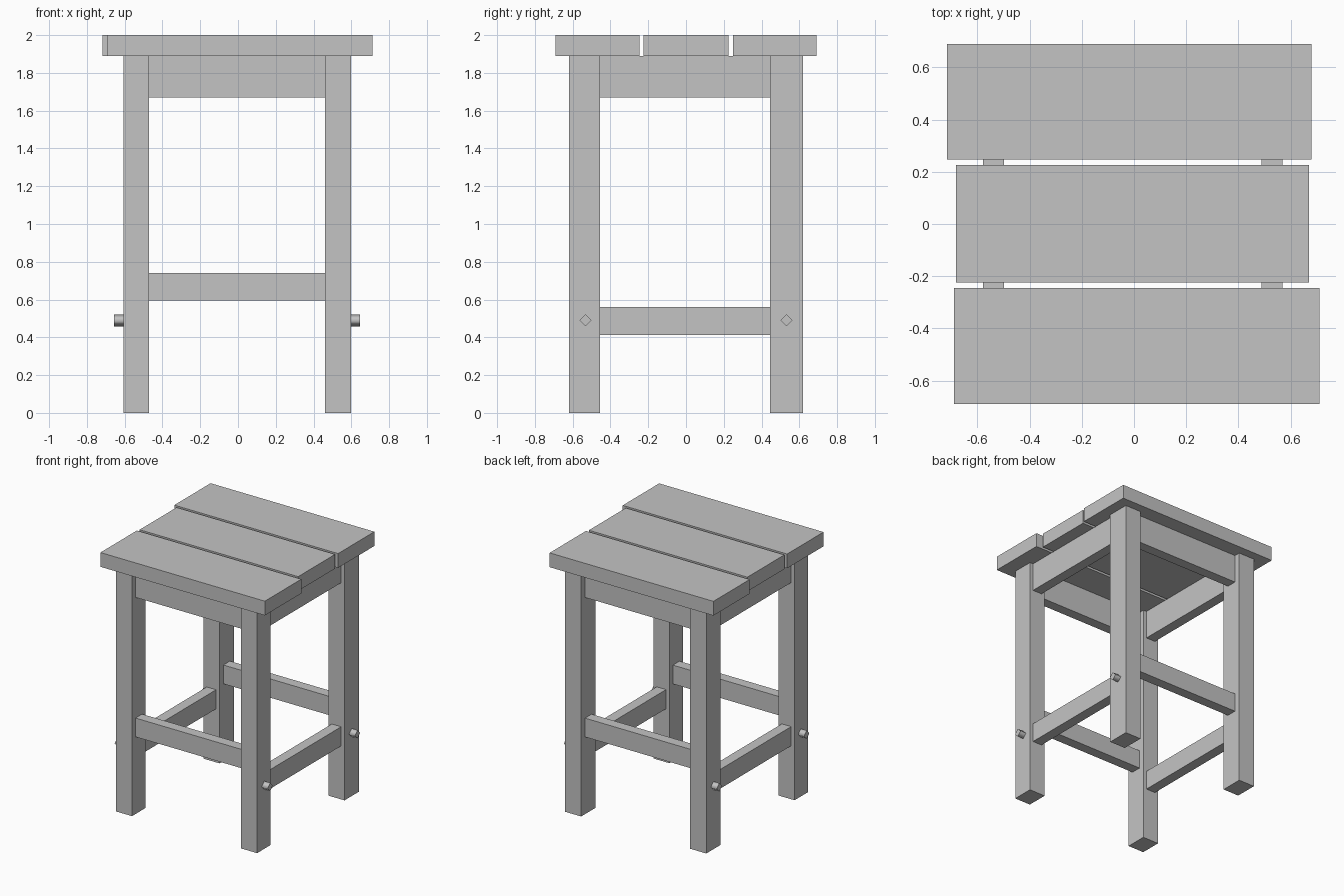
import bpy
import bmesh
import math
from mathutils import Matrix, Vector

default = bpy.data.objects.get("Cube")
if default:
    bpy.data.objects.remove(default, do_unlink=True)

GREY = (0.55, 0.55, 0.55, 1.0)
grey = bpy.data.materials.new("plain_grey")
grey.use_nodes = True
grey.diffuse_color = GREY
grey.node_tree.nodes["Principled BSDF"].inputs["Base Color"].default_value = GREY


def add_object(name, bm):
    mesh = bpy.data.meshes.new(name)
    bm.to_mesh(mesh)
    bm.free()
    mesh.materials.append(grey)
    obj = bpy.data.objects.new(name, mesh)
    bpy.context.collection.objects.link(obj)
    return obj


def board(name, x, y, z):
    """Box given by its (low, high) range on each axis."""
    bm = bmesh.new()
    centre = Vector([(a + b) / 2 for a, b in (x, y, z)])
    size = [b - a for a, b in (x, y, z)]
    bmesh.ops.create_cube(bm, size=1, matrix=Matrix.Translation(centre) @ Matrix.Diagonal((*size, 1)))
    return add_object(name, bm)


def peg(name, x, y, z, radius):
    """Four-sided pin along x, rounded shading on its sides only."""
    bm = bmesh.new()
    turn = Matrix.Translation(((x[0] + x[1]) / 2, y, z)) @ Matrix.Rotation(math.pi / 2, 4, "Y")
    bmesh.ops.create_cone(bm, cap_ends=True, segments=4, radius1=radius, radius2=radius,
                          depth=x[1] - x[0], matrix=turn)
    # Put the corners straight up, down and sideways
    if max(v.co.z for v in bm.verts) < z + radius * 0.9:
        bmesh.ops.rotate(bm, verts=bm.verts, cent=(0, y, z),
                         matrix=Matrix.Rotation(math.pi / 4, 3, "X"))
    bm.normal_update()
    for face in bm.faces:
        is_cap = abs(face.normal.x) > 0.9
        face.smooth = not is_cap
        if is_cap:
            for edge in face.edges:
                edge.smooth = False
    return add_object(name, bm)


SEAT_Z = (1.89, 2.0)
APRON_Z = (1.67, 1.89)
LEG_X = {"right": (-0.607, -0.47), "left": (0.46, 0.597)}
LEG_Y = {"front": (-0.62, -0.455), "back": (0.445, 0.62)}
SPAN_X = (LEG_X["right"][1], LEG_X["left"][0])
SPAN_Y = (LEG_Y["front"][1], LEG_Y["back"][0])


def rail_range(leg):
    """Rail thickness, centred on the leg."""
    middle = sum(leg) / 2
    return (middle - 0.04, middle + 0.04)


# Seat planks, each cut to a slightly different length
board("front_seat_plank", (-0.69, 0.712), (-0.69, -0.246), SEAT_Z)
board("middle_seat_plank", (-0.682, 0.67), (-0.224, 0.226), SEAT_Z)
board("back_seat_plank", (-0.717, 0.68), (0.248, 0.69), SEAT_Z)

# Legs with a peg through the outer side of each
for side, x in LEG_X.items():
    for end, y in LEG_Y.items():
        board(f"{end}_{side}_leg", x, y, (0, SEAT_Z[0]))
        reach = (x[0] - 0.05, x[0] + 0.05) if side == "right" else (x[1] - 0.05, x[1] + 0.05)
        peg(f"{end}_{side}_peg", reach, math.copysign(0.532, y[0]), 0.49, 0.032)

# Front and back aprons and stretchers
for end, y in LEG_Y.items():
    board(f"{end}_apron", SPAN_X, rail_range(y), APRON_Z)
    board(f"{end}_stretcher", SPAN_X, rail_range(y), (0.595, 0.74))

# Side aprons and lower side stretchers
for side, x in LEG_X.items():
    board(f"{side}_apron", rail_range(x), SPAN_Y, APRON_Z)
    board(f"{side}_stretcher", rail_range(x), SPAN_Y, (0.412, 0.56))
